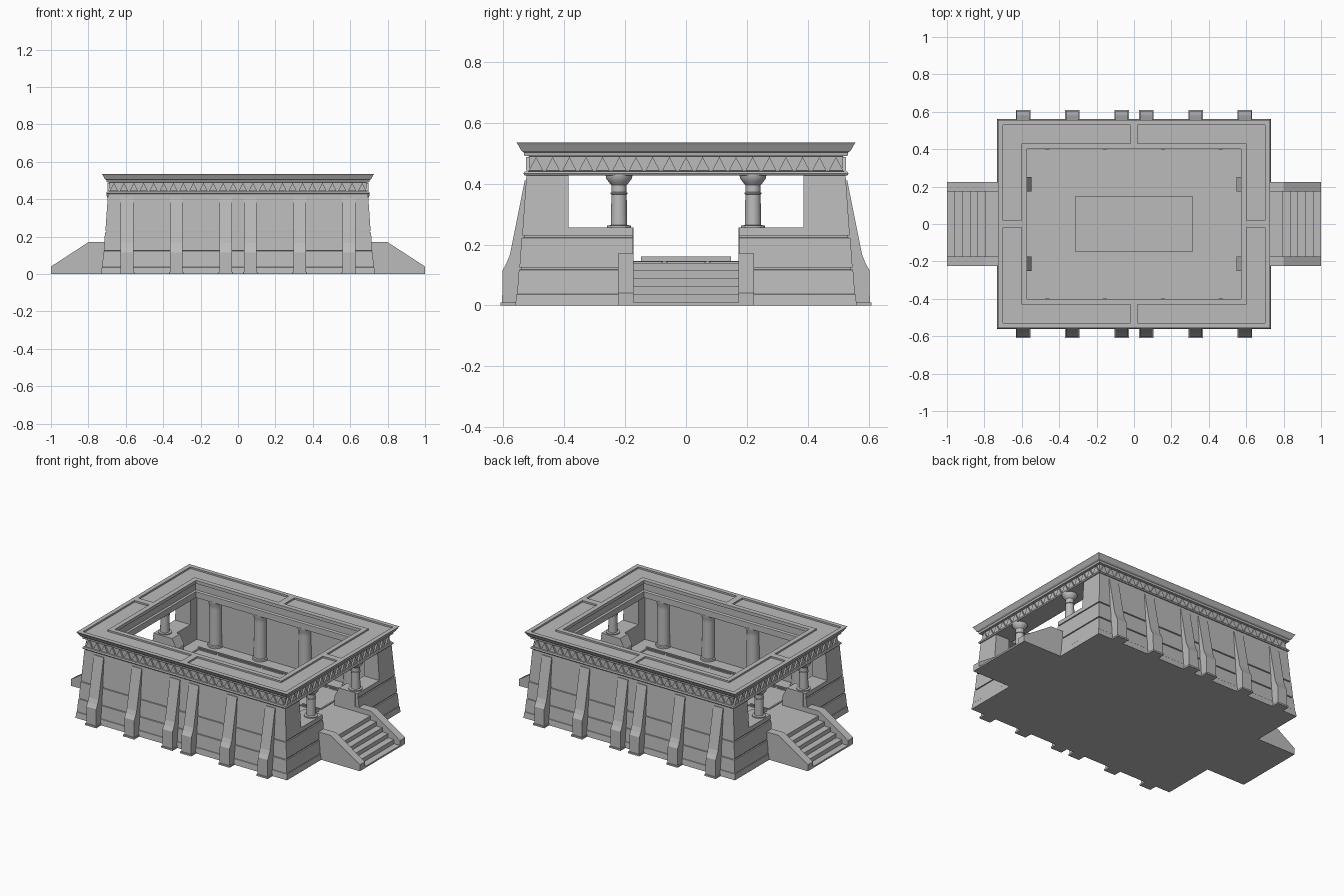
import bpy, bmesh, math

if "Cube" in bpy.data.objects:
    bpy.data.objects.remove(bpy.data.objects["Cube"])

stone = bpy.data.materials.new("grey stone")
stone.use_nodes = True
GREY = (0.5, 0.5, 0.5, 1)
stone.diffuse_color = GREY
stone.node_tree.nodes["Principled BSDF"].inputs["Base Color"].default_value = GREY

FLOOR, LINTEL, SILL = 0.14, 0.427, 0.256
STRETCH = 0.171          # how much longer the plan is in x than in y
SIGNS = (-1, 1)


def finish(name, bm, smooth=False):
    bmesh.ops.recalc_face_normals(bm, faces=bm.faces)
    mesh = bpy.data.meshes.new(name)
    bm.to_mesh(mesh)
    bm.free()
    mesh.materials.append(stone)
    ob = bpy.data.objects.new(name, mesh)
    bpy.context.scene.collection.objects.link(ob)
    if smooth:
        bpy.ops.object.select_all(action="DESELECT")
        ob.select_set(True)
        bpy.context.view_layer.objects.active = ob
        bpy.ops.object.shade_smooth_by_angle(angle=math.radians(35))
    return ob


def prism(bm, points, place, a, b):
    """Extrude a 2D outline from a to b; place maps (u, v, depth) to 3D."""
    lo = [bm.verts.new(place(u, v, a)) for u, v in points]
    hi = [bm.verts.new(place(u, v, b)) for u, v in points]
    bm.faces.new(lo)
    bm.faces.new(hi)
    for i in range(len(points)):
        j = (i + 1) % len(points)
        bm.faces.new((lo[i], lo[j], hi[j], hi[i]))


def box(bm, x0, x1, y0, y1, z0, z1):
    prism(bm, [(x0, y0), (x1, y0), (x1, y1), (x0, y1)],
          lambda u, v, d: (u, v, d), z0, z1)


def loft(bm, profile, closed=False):
    """Sweep a (half depth, height) profile around the rectangular plan."""
    rings = [[bm.verts.new((sx * (d + STRETCH), sy * d, z))
              for sx, sy in ((-1, -1), (1, -1), (1, 1), (-1, 1))] for d, z in profile]
    pairs = list(zip(rings, rings[1:]))
    if closed:
        pairs.append((rings[-1], rings[0]))
    else:
        bm.faces.new(rings[0])
        bm.faces.new(rings[-1])
    for r, s in pairs:
        for i in range(4):
            j = (i + 1) % 4
            bm.faces.new((r[i], r[j], s[j], s[i]))


def lathe(name, profile, x, y, sides=24):
    bm = bmesh.new()
    rings = [[bm.verts.new((x + r * math.cos(math.tau * i / sides),
                            y + r * math.sin(math.tau * i / sides), z))
              for i in range(sides)] for r, z in profile]
    bm.faces.new(rings[0])
    bm.faces.new(rings[-1])
    for r, s in zip(rings, rings[1:]):
        for i in range(sides):
            j = (i + 1) % sides
            bm.faces.new((r[i], r[j], s[j], s[i]))
    return finish(name, bm, smooth=True)


# Battered walls in three courses, hollowed out with open ends
bm = bmesh.new()
loft(bm, [(0.561, 0), (0.557, 0.036), (0.555, 0.038), (0.549, 0.117), (0.542, 0.118),
          (0.542, 0.124), (0.547, 0.125), (0.54, 0.222), (0.533, 0.223),
          (0.533, 0.229), (0.538, 0.23), (0.524, 0.43)])
walls = finish("walls", bm)
for hx, hy, z in ((0.6, 0.45, FLOOR), (0.8, 0.386, SILL), (0.8, 0.174, FLOOR)):
    bm = bmesh.new()
    box(bm, -hx, hx, -hy, hy, z, 0.6)
    cutter = finish("wall_cutter", bm)
    cutter.hide_render = True
    mod = walls.modifiers.new("opening", "BOOLEAN")
    mod.operation, mod.solver, mod.object = "DIFFERENCE", "EXACT", cutter
    bpy.context.view_layer.objects.active = walls
    bpy.ops.object.modifier_apply(modifier=mod.name)
    bpy.data.objects.remove(cutter)

# Entablature ring: moulding, frieze band, flared cornice, sunk top, inner face
bm = bmesh.new()
loft(bm, [(0.40, LINTEL), (0.53, LINTEL), (0.534, 0.433), (0.53, 0.44),
          (0.516, 0.441), (0.516, 0.49), (0.531, 0.491), (0.533, 0.503),
          (0.541, 0.508), (0.552, 0.528), (0.557, 0.535), (0.53, 0.535),
          (0.53, 0.525), (0.43, 0.525), (0.43, 0.535), (0.40, 0.535),
          (0.40, 0.515), (0.41, 0.51), (0.41, 0.47), (0.40, 0.465)], closed=True)
finish("entablature", bm)

# Bars dividing the sunk panels on top
bm = bmesh.new()
for s in SIGNS:
    box(bm, -0.02, 0.02, s * 0.425, s * 0.535, 0.52, 0.535)
    box(bm, s * 0.596, s * 0.706, -0.02, 0.02, 0.52, 0.535)
finish("top_panel_bars", bm)

# Row of triangles in the frieze
bm = bmesh.new()
for half, along_x, count in ((0.69, True, 26), (0.52, False, 19)):
    pitch = 2 * half / count
    for s in SIGNS:
        if along_x:
            place = lambda u, v, d: (u, s * d, v)
        else:
            place = lambda u, v, d: (s * (d + STRETCH), u, v)
        for i in range(count):
            u = -half + i * pitch
            prism(bm, [(u + 0.004, 0.443), (u + pitch - 0.004, 0.443),
                       (u + pitch / 2, 0.488)], place, 0.51, 0.526)
finish("frieze_triangles", bm)

# Sloping buttresses on both long sides
outline = [(0.5, 0), (0.604, 0), (0.603, 0.115), (0.59, 0.138), (0.579, 0.165),
           (0.574, 0.19), (0.53, 0.41), (0.5, 0.41)]
bm = bmesh.new()
for sx in SIGNS:
    for sy in SIGNS:
        for x in (0.065, 0.33, 0.593):
            prism(bm, outline, lambda u, v, d: (sx * (x + d), sy * u, v), -0.034, 0.034)
            box(bm, sx * (x - 0.039), sx * (x + 0.039), sy * 0.5, sy * 0.61, 0, 0.01)
finish("buttresses", bm)

# End stairs, their side walls, and the inner pedestals
bm_stairs, bm_cheeks, bm_pedestals = bmesh.new(), bmesh.new(), bmesh.new()
steps = [(0.6, 0), (1.0, 0)]
for i in range(6):
    z = 0.01 + i * 0.026
    steps += [(1.0 - i * 0.041, z), (1.0 - (i + 1) * 0.041, z)]
steps.append((0.6, FLOOR))
cheek = [(0.61, 0), (1.0, 0), (1.0, 0.04), (0.8, 0.17), (0.61, 0.17)]
pedestal = [(0.69, 0.1), (0.69, SILL), (0.577, SILL), (0.547, 0.2), (0.547, 0.1)]
for sx in SIGNS:
    prism(bm_stairs, steps, lambda u, v, d: (sx * u, d, v), -0.18, 0.18)
    for sy in SIGNS:
        place = lambda u, v, d: (sx * u, sy * d, v)
        prism(bm_cheeks, cheek, place, 0.173, 0.224)
        prism(bm_pedestals, pedestal, place, 0.173, 0.25)
finish("stairs", bm_stairs)
finish("stair_side_walls", bm_cheeks)
finish("pedestals", bm_pedestals)

# Columns standing on the end walls, and taller ones along the inner walls
small = [(0.04, SILL - 0.01), (0.04, 0.262), (0.027, 0.264), (0.025, 0.364),
         (0.028, 0.366), (0.028, 0.37), (0.025, 0.372), (0.025, 0.395), (0.028, 0.398),
         (0.034, 0.406), (0.043, 0.418), (0.044, 0.43)]
tall = [(0.045, FLOOR - 0.01), (0.045, 0.152), (0.039, 0.156), (0.037, 0.38),
        (0.037, 0.4), (0.045, 0.42), (0.045, 0.43)]
for sx in SIGNS:
    for sy in SIGNS:
        lathe("end_column", small, sx * 0.66, sy * 0.22)
        for x in (0.155, 0.465):
            lathe("inner_column", tall, sx * x, sy * 0.443)

# Stepped plinth in the middle of the floor
bm = bmesh.new()
box(bm, -0.345, 0.345, -0.174, 0.174, FLOOR - 0.01, 0.146)
box(bm, -0.315, 0.315, -0.148, 0.148, FLOOR - 0.01, 0.16)
finish("floor_plinth", bm)

# Thin raised borders on the floor, one quarter mirrored
across = [(0, 0.53, 0.365), (0, 0.068, 0.345), (0.082, 0.375, 0.345), (0.39, 0.515, 0.345),
          (0, 0.37, 0.205), (0.39, 0.51, 0.08), (0.39, 0.51, 0.06)]
along = [(0.215, 0.345, 0.515), (0.08, 0.2, 0.515), (0, 0.06, 0.515), (0, 0.06, 0.39)]
W = 0.005
bm = bmesh.new()
for sx in SIGNS:
    for sy in SIGNS:
        for a, b, y in across:
            box(bm, sx * a, sx * b, sy * (y - W), sy * (y + W), FLOOR - 0.01, FLOOR + 0.005)
        for a, b, x in along:
            box(bm, sx * (x - W), sx * (x + W), sy * a, sy * b, FLOOR - 0.01, FLOOR + 0.005)
finish("floor_borders", bm)
